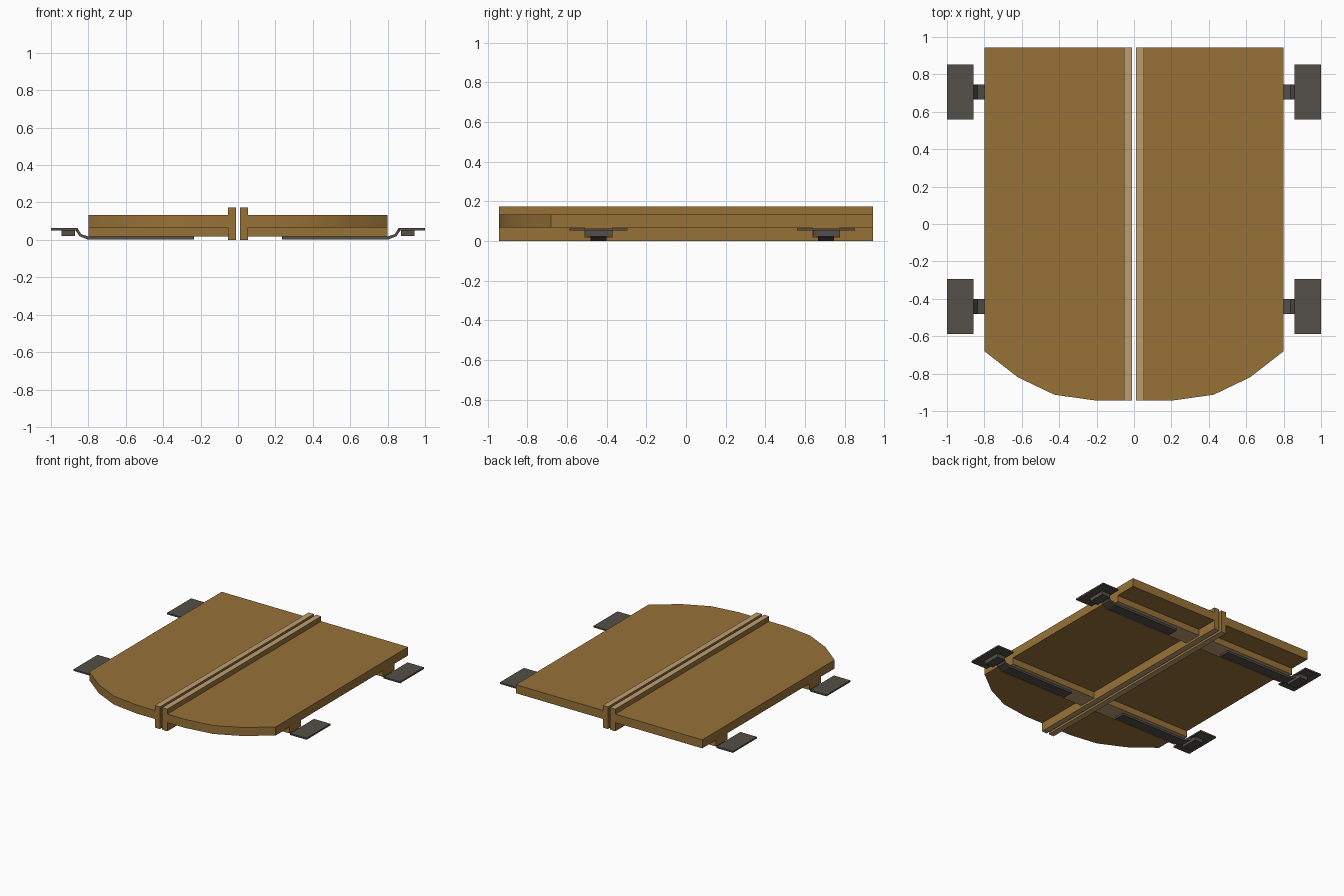
import bpy, bmesh
from math import radians
from mathutils import Vector

if "Cube" in bpy.data.objects:
    bpy.data.objects.remove(bpy.data.objects["Cube"], do_unlink=True)


def material(name, rgb):
    m = bpy.data.materials.new(name)
    m.use_nodes = True
    m.diffuse_color = (*rgb, 1)
    m.node_tree.nodes["Principled BSDF"].inputs["Base Color"].default_value = (*rgb, 1)
    return m


WOOD = material("brown wood", (0.31, 0.17, 0.039))
GRAIN = material("pale wood", (0.51, 0.335, 0.17))
IRON = material("dark iron", (0.088, 0.078, 0.065))


def prism(name, points, depth, mats, pale_ends=False):
    """Extrude a closed 3D outline along depth and mirror it across x = 0."""
    bm = bmesh.new()
    face = bm.faces.new([bm.verts.new(p) for p in points])
    out = bmesh.ops.extrude_face_region(bm, geom=[face])
    moved = [g for g in out["geom"] if isinstance(g, bmesh.types.BMVert)]
    bmesh.ops.translate(bm, verts=moved, vec=Vector(depth))
    bmesh.ops.recalc_face_normals(bm, faces=bm.faces)
    if pale_ends:
        for f in bm.faces:
            f.material_index = int(abs(f.normal.z) > 0.9)
    mesh = bpy.data.meshes.new(name)
    bm.to_mesh(mesh)
    bm.free()
    for m in mats:
        mesh.materials.append(m)
    ob = bpy.data.objects.new(name, mesh)
    bpy.context.collection.objects.link(ob)
    ob.modifiers.new("Mirror", "MIRROR")
    return ob


def box(name, x, y, z, mats, pale_ends=False):
    outline = [(x[0], y[0], z[0]), (x[1], y[0], z[0]), (x[1], y[1], z[0]), (x[0], y[1], z[0])]
    return prism(name, outline, (0, 0, z[1] - z[0]), mats, pale_ends)


FRONT, BACK = -0.943, 0.943

# Door panels with a rounded front
outline = [(0.05, BACK), (0.80, BACK), (0.80, -0.68), (0.62, -0.82),
           (0.425, -0.913), (0.21, FRONT), (0.05, FRONT)]
panel = prism("door_panel", [(x, y, 0.067) for x, y in outline], (0, 0, 0.066), [WOOD])
bpy.ops.object.select_all(action="DESELECT")
panel.select_set(True)
bpy.context.view_layer.objects.active = panel
bpy.ops.object.shade_smooth_by_angle(angle=radians(30))

# Rails along the centre gap
box("centre_rail", (0.01, 0.054), (FRONT, BACK), (0, 0.172), [WOOD, GRAIN], True)

for label, y in (("front", -0.441), ("back", 0.706)):
    # Cross batten under the panel
    box(label + "_batten", (0.054, 0.80), (y - 0.07, y + 0.07), (0.018, 0.067), [WOOD, GRAIN], True)

    # Bent iron strap, from its lower line back along its upper line
    lower = [(0.235, 0.003), (0.805, 0.003), (0.848, 0.02), (0.868, 0.051), (0.90, 0.051)]
    upper = [(0.90, 0.062), (0.858, 0.062), (0.838, 0.031), (0.80, 0.018), (0.235, 0.018)]
    prism(label + "_strap", [(x, y - 0.04, z) for x, z in lower + upper], (0, 0.08, 0), [IRON])

    # Mounting plate and the bracket beneath it
    box(label + "_plate", (0.858, 1.0), (y - 0.147, y + 0.147), (0.051, 0.063), [IRON])
    box(label + "_bracket", (0.872, 0.943), (y - 0.065, y + 0.07), (0.022, 0.051), [IRON])

# Lowest strap face rests slightly above the rails, which stand on the ground
